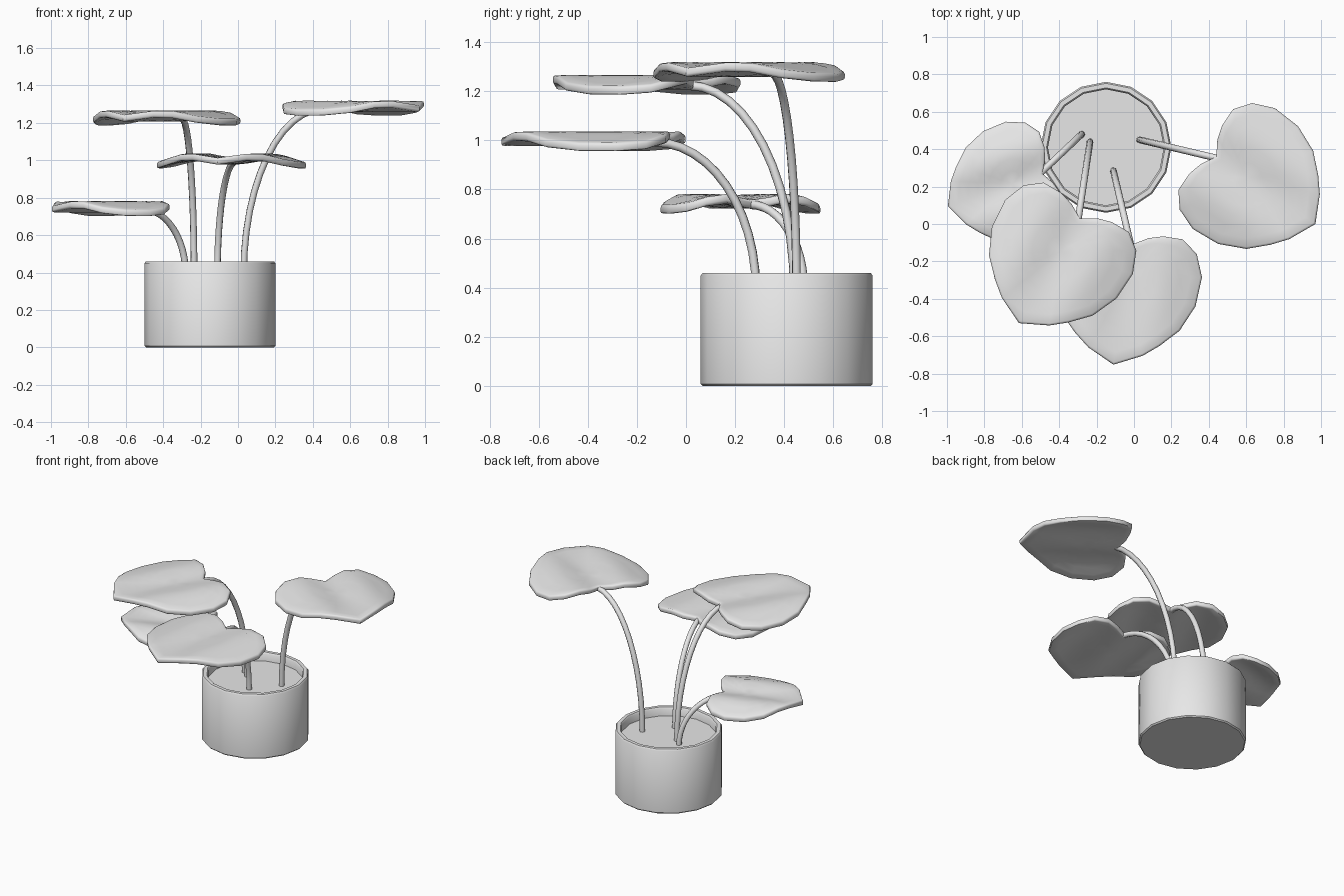
import bpy, bmesh, math
from mathutils import Vector, Matrix

cube = bpy.data.objects.get("Cube")
if cube:
    bpy.data.objects.remove(cube, do_unlink=True)

grey = bpy.data.materials.new("plain_grey")
grey.use_nodes = True
grey.diffuse_color = (0.8, 0.8, 0.8, 1)
grey.node_tree.nodes["Principled BSDF"].inputs["Base Color"].default_value = (0.8, 0.8, 0.8, 1)


def finish(name, bm, angle=40):
    """Turn a bmesh into a smooth shaded object."""
    bmesh.ops.recalc_face_normals(bm, faces=bm.faces)
    mesh = bpy.data.meshes.new(name)
    bm.to_mesh(mesh)
    bm.free()
    mesh.materials.append(grey)
    obj = bpy.data.objects.new(name, mesh)
    bpy.context.collection.objects.link(obj)
    bpy.ops.object.select_all(action='DESELECT')
    obj.select_set(True)
    bpy.context.view_layer.objects.active = obj
    bpy.ops.object.shade_smooth_by_angle(angle=math.radians(angle))
    return obj


def lathe(name, profile, centre, sides=16):
    """Revolve a radius/height profile around the vertical axis."""
    bm = bmesh.new()
    verts = [bm.verts.new((r, 0, z)) for r, z in profile]
    edges = [bm.edges.new(pair) for pair in zip(verts, verts[1:])]
    bmesh.ops.spin(bm, geom=verts + edges, cent=(0, 0, 0), axis=(0, 0, 1),
                   angle=math.tau, steps=sides, use_merge=True)
    bmesh.ops.remove_doubles(bm, verts=bm.verts, dist=0.0005)
    bmesh.ops.translate(bm, verts=bm.verts, vec=centre)
    return finish(name, bm)


# Pot with rounded rim, and the soil inside it
POT = (-0.15, 0.41, 0)
SOIL = 0.40
lathe("pot", [(0, 0), (0.342, 0), (0.35, 0.008), (0.35, 0.45), (0.342, 0.46),
              (0.318, 0.46), (0.31, 0.45), (0.31, 0.37), (0, 0.37)], POT)
lathe("soil", [(0, SOIL), (0.312, SOIL), (0.312, 0.38), (0, 0.38)], POT)

# Half outline of a leaf from stalk notch to tip: (along midrib, sideways)
HALF = [(0, 0), (-0.046, 0.078), (-0.068, 0.155), (-0.068, 0.26), (-0.003, 0.344),
        (0.113, 0.39), (0.27, 0.38), (0.41, 0.317), (0.505, 0.225),
        (0.57, 0.145), (0.64, 0)]
OUTLINE = HALF + [(s, -w) for s, w in HALF[-2:0:-1]]


def leaf_height(w):
    """Valley on the midrib, crest half way out, drooping edge."""
    return -0.0125 * (1 + math.cos(math.pi * w / 0.18)) - 0.025 * (w / 0.39) ** 4


def make_leaf(name, notch, tip, crest):
    axis = Vector(tip) - Vector(notch)
    scale = axis.length / HALF[-1][0]
    bm = bmesh.new()
    mid = 0.2
    middle = bm.verts.new((mid, 0, leaf_height(0)))
    rings = []
    for k in (1, 0.85, 0.7, 0.55, 0.4, 0.2):
        rings.append([bm.verts.new((mid + (s - mid) * k, w * k, leaf_height(w * k)))
                      for s, w in OUTLINE])
    n = len(OUTLINE)
    for outer, inner in zip(rings, rings[1:]):
        for i in range(n):
            j = (i + 1) % n
            bm.faces.new((outer[j], outer[i], inner[i], inner[j]))
    for i in range(n):
        bm.faces.new((rings[-1][(i + 1) % n], rings[-1][i], middle))
    place = (Matrix.Translation((*notch, crest))
             @ Matrix.Rotation(math.atan2(axis.y, axis.x), 4, 'Z')
             @ Matrix.Diagonal((scale, scale, 1, 1)))
    bm.transform(place)
    bmesh.ops.recalc_face_normals(bm, faces=bm.faces)
    if sum(f.normal.z for f in bm.faces) < 0:
        bmesh.ops.reverse_faces(bm, faces=bm.faces)
    # Lower skin and rim
    top = list(bm.faces)
    copy = bmesh.ops.duplicate(bm, geom=list(bm.verts) + list(bm.edges) + top)
    low = [g for g in copy["geom"] if isinstance(g, bmesh.types.BMVert)]
    bmesh.ops.translate(bm, verts=low, vec=(0, 0, -0.036))
    border = [e for e in bm.edges if e.is_boundary]
    bmesh.ops.bridge_loops(bm, edges=border)
    # Soft rounding around the rim
    bmesh.ops.recalc_face_normals(bm, faces=bm.faces)
    rim = [e for e in bm.edges if len(e.link_faces) == 2
           and e.calc_face_angle() > math.radians(55)
           and abs(e.verts[0].co.z - e.verts[1].co.z) < 0.034]
    bmesh.ops.bevel(bm, geom=rim, offset=0.011, segments=2, profile=0.5,
                    affect='EDGES', clamp_overlap=True)
    return finish(name, bm, 50)


def make_stem(name, foot, notch, tip, crest, radius=0.018, sides=8, steps=12):
    """Tube along a quarter ellipse, upright at the soil, level at the leaf."""
    foot, notch, tip = Vector(foot), Vector(notch), Vector(tip)
    end = notch + (tip - notch).normalized() * 0.02
    reach = end - foot
    out = Vector((reach.x, reach.y, 0)).normalized()
    side = Vector((-out.y, out.x, 0))
    base, rise = SOIL - 0.01, crest - 0.045 - SOIL + 0.01
    bm = bmesh.new()
    rings = []
    for i in range(steps + 1):
        t = math.pi / 2 * i / steps
        ground = foot + reach * (1 - math.cos(t))
        centre = Vector((ground.x, ground.y, base + rise * math.sin(t)))
        tangent = out * reach.length * math.sin(t) + Vector((0, 0, rise * math.cos(t)))
        normal = side.cross(tangent.normalized())
        rings.append([bm.verts.new(centre + radius * (side * math.cos(a) + normal * math.sin(a)))
                      for a in (math.tau * k / sides for k in range(sides))])
    for lower, upper in zip(rings, rings[1:]):
        for k in range(sides):
            j = (k + 1) % sides
            bm.faces.new((lower[k], lower[j], upper[j], upper[k]))
    bm.faces.new(rings[0])
    bm.faces.new(rings[-1])
    return finish(name, bm, 50)


# Each plant shoot: name, stem foot, leaf notch, leaf tip, crest height
SHOOTS = [
    ("left", (0.03, 0.45), (0.44, 0.36), (0.97, 0.0), 1.32),
    ("middle", (-0.235, 0.44), (-0.29, 0.03), (-0.615, -0.53), 1.268),
    ("front", (-0.11, 0.285), (-0.01, -0.11), (-0.11, -0.752), 1.038),
    ("right", (-0.28, 0.48), (-0.49, 0.27), (-0.995, 0.095), 0.783),
]
for name, foot, notch, tip, crest in SHOOTS:
    make_leaf(name + "_leaf", notch, tip, crest)
    make_stem(name + "_stem", foot, notch, tip, crest)
